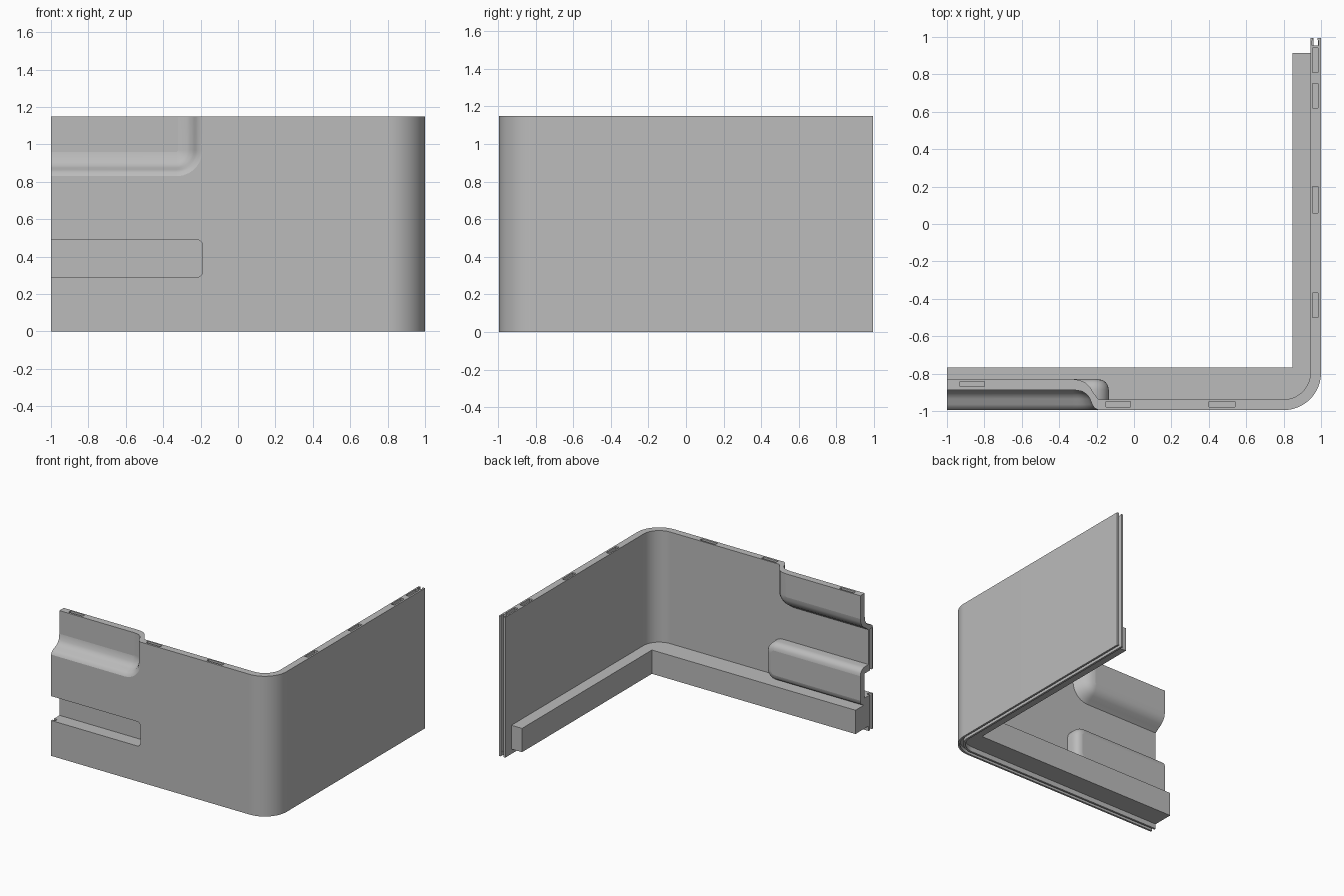
import bpy, bmesh
from math import sin, cos, radians

if "Cube" in bpy.data.objects:
    bpy.data.objects.remove(bpy.data.objects["Cube"], do_unlink=True)

grey = bpy.data.materials.new("plain grey")
grey.use_nodes = True
grey.diffuse_color = (0.5, 0.5, 0.5, 1)
grey.node_tree.nodes["Principled BSDF"].inputs["Base Color"].default_value = (0.5, 0.5, 0.5, 1)

TOP, FRONT, BACK, T = 1.15, -0.995, 0.995, 0.057
INNER = FRONT + T
LIP, GROOVE = 0.016, 0.03


def finish(name, bm):
    bmesh.ops.recalc_face_normals(bm, faces=bm.faces)
    mesh = bpy.data.meshes.new(name)
    bm.to_mesh(mesh)
    bm.free()
    mesh.materials.append(grey)
    ob = bpy.data.objects.new(name, mesh)
    bpy.context.collection.objects.link(ob)
    return ob


def loft(name, rings):
    """Skin closed rings of equal length and cap both ends."""
    bm = bmesh.new()
    rows = [[bm.verts.new(p) for p in ring] for ring in rings]
    n = len(rows[0])
    for a, b in zip(rows, rows[1:]):
        for i in range(n):
            j = (i + 1) % n
            bm.faces.new((a[i], a[j], b[j], b[i]))
    bm.faces.new(rows[0])
    bm.faces.new(rows[-1])
    return finish(name, bm)


def prism(name, pts, lo, hi, axis="Z"):
    place = (lambda p, t: (p[0], p[1], t)) if axis == "Z" else (lambda p, t: (p[0], t, p[1]))
    return loft(name, [[place(p, t) for p in pts] for t in (lo, hi)])


def box(name, x, y, z):
    return prism(name, [(x[0], y[0]), (x[1], y[0]), (x[1], y[1]), (x[0], y[1])], *z)


def arc(cx, cy, r, start, end, n=12):
    angles = [radians(start + (end - start) * i / n) for i in range(n + 1)]
    return [(cx + r * cos(a), cy + r * sin(a)) for a in angles]


def sweep(name, path, profile):
    """Sweep a closed (inset, y) profile along a family of inset paths."""
    lines = [[(x, y, z) for x, z in path(s)] for s, y in profile]
    return loft(name, list(zip(*lines)))


def recess_path(s):
    r = 0.14 - s
    return [(-1, 0.83 + s)] + arc(-0.33, 0.97, r, -90, 0) + [(-0.33 + r, TOP)]


def pocket_path(s):
    r = 0.085 - s
    return ([(-1, 0.46 + r)] + arc(-0.22, 0.46, r, 90, 0)
            + arc(-0.22, 0.32, r, 0, -90) + [(-1, 0.32 - r)])


def corner_line(offset, x0):
    return [(x0, FRONT + offset)] + arc(0.8, FRONT + 0.2, 0.2 - offset, -90, 0, 20)


def band(a, b, x0):
    return (corner_line(a, x0) + [(1 - a, BACK), (1 - b, BACK)] + corner_line(b, x0)[::-1])


# Front wall with recess notch and slot opening
E = -1 + GROOVE
notch = [(max(x, E), z) for x, z in recess_path(0)]
slot = [(max(x, E), z) for x, z in pocket_path(0.055)]
front_wall = prism("front_wall", [(E, GROOVE), (0.8, GROOVE), (0.8, TOP)] + notch[::-1] + slot,
                   FRONT, INNER, "Y")

# Side wall with rounded corner and keyhole groove at its end
keyhole = [(0.982, BACK), (0.982, 0.985), (0.987, 0.98), (0.987, 0.955),
           (0.953, 0.955), (0.953, 0.98), (0.958, 0.985), (0.958, BACK)]
side_wall = prism("side_wall", corner_line(0, 0.8) + [(1, BACK)] + keyhole + [(1 - T, BACK)]
                  + corner_line(T, 0.8)[::-1], GROOVE, TOP)

# Thin lips along the bottom edge and the open end
parts = [front_wall, side_wall]
for name, a, b in (("outer", 0, LIP), ("inner", T - LIP, T)):
    parts.append(prism(name + "_bottom_lip", band(a, b, -1), 0, GROOVE))
    for place, z in (("lower", (GROOVE, 0.29)), ("upper", (0.49, 0.83))):
        parts.append(box(f"{name}_{place}_end_lip", (-1, E), (FRONT + a, FRONT + b), z))

# Upper recess: curved rim and set-back plate
outer = [(0, 0), (0.02, 0.01), (0.034, 0.03), (0.045, 0.06), (0.06, 0.082), (0.085, 0.1), (0.13, 0.108)]
inner = [(0.13, 0.165), (0.1, 0.16), (0.07, 0.147), (0.045, 0.122), (0.025, 0.09), (0, T)]
parts.append(sweep("recess_rim", recess_path, [(s, FRONT + d) for s, d in outer + inner]))
recess_plate = prism("recess_plate", recess_path(0.13) + [(-1, TOP)], FRONT + 0.108, FRONT + 0.165, "Y")
parts.append(recess_plate)

# Lower pocket: rounded rim and back plate
rim = [(0, INNER), (0, -0.885), (0.004, -0.865), (0.016, -0.846), (0.034, -0.834), (0.055, -0.83),
       (0.055, INNER)]
parts.append(sweep("pocket_rim", pocket_path, rim))
parts.append(prism("pocket_plate", pocket_path(0.055), -0.885, -0.83, "Y"))

# Inner ledge following both walls
parts.append(prism("inner_ledge", corner_line(T, -1) + [(1 - T, 0.915), (0.847, 0.915),
                                                        (0.847, -0.768), (-1, -0.768)], 0.04, 0.235))

# Slots in the top edge
SIDE, FACE = (0.955, 0.985), (-0.978, -0.95)
slots = [(side_wall, SIDE, y) for y in ((0.81, 0.94), (0.62, 0.75), (0.06, 0.2), (-0.5, -0.37))]
slots += [(front_wall, x, FACE) for x in ((-0.15, -0.02), (0.4, 0.54))]
slots.append((recess_plate, (-0.93, -0.8), (-0.87, -0.842)))
for wall, x, y in slots:
    cutter = box("slot_cutter", x, y, (TOP - 0.04, TOP + 0.05))
    cutter.hide_render = True
    mod = wall.modifiers.new("slot", "BOOLEAN")
    mod.operation, mod.solver, mod.object = "DIFFERENCE", "EXACT", cutter
    bpy.context.view_layer.objects.active = wall
    bpy.ops.object.modifier_apply(modifier=mod.name)
    bpy.data.objects.remove(cutter, do_unlink=True)

# Smooth the curved faces, keep edges sharp
bpy.ops.object.select_all(action="DESELECT")
for ob in parts:
    ob.select_set(True)
bpy.context.view_layer.objects.active = front_wall
bpy.ops.object.shade_smooth_by_angle(angle=radians(35))
